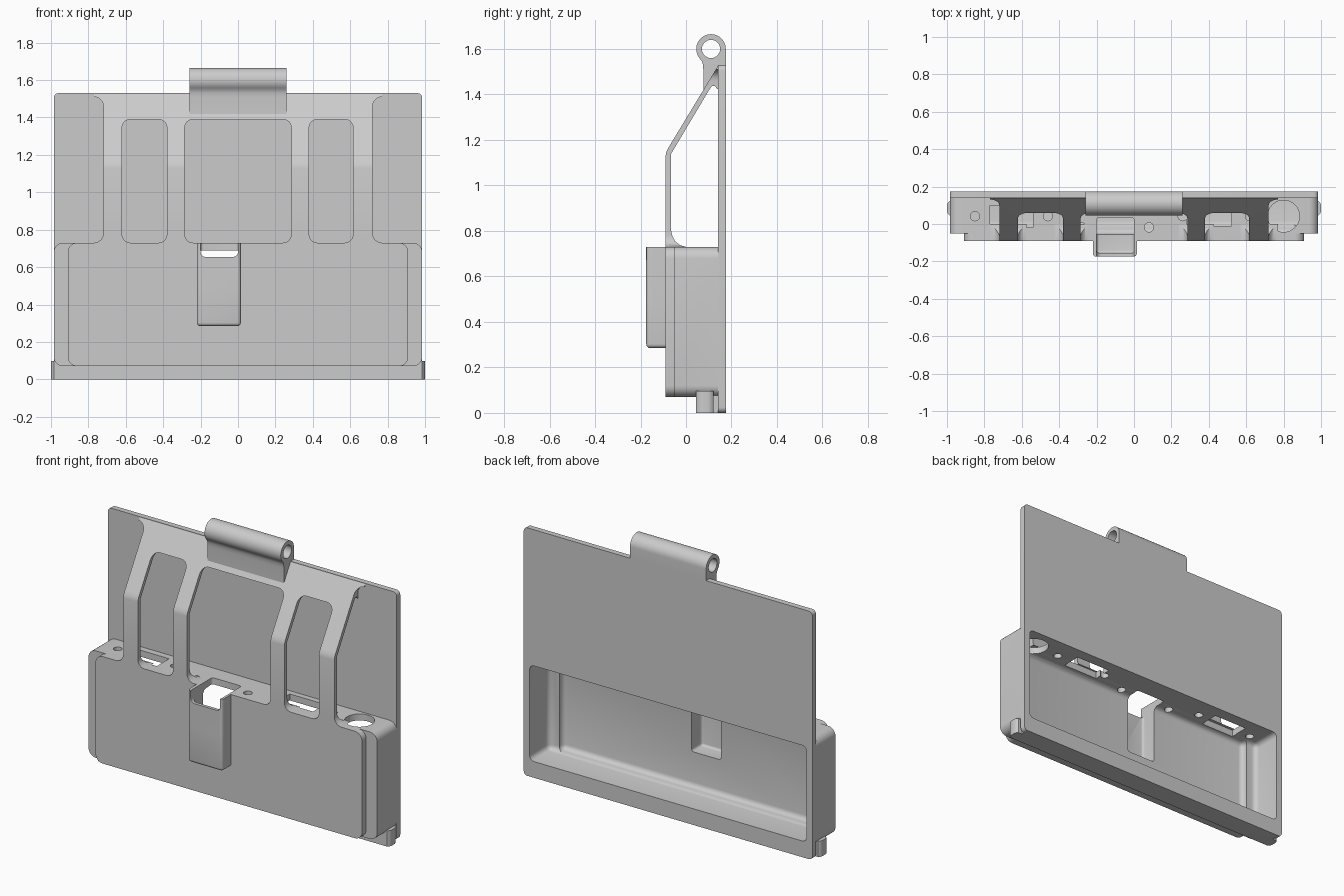
import bpy, bmesh, math
from mathutils import Vector

if "Cube" in bpy.data.objects:
    bpy.data.objects.remove(bpy.data.objects["Cube"], do_unlink=True)

gray = bpy.data.materials.new("light gray plastic")
gray.use_nodes = True
gray.diffuse_color = (0.6, 0.6, 0.6, 1)
gray.node_tree.nodes["Principled BSDF"].inputs["Base Color"].default_value = (0.6, 0.6, 0.6, 1)


def add_mesh(name, bm):
    bmesh.ops.recalc_face_normals(bm, faces=bm.faces)
    mesh = bpy.data.meshes.new(name)
    bm.to_mesh(mesh)
    bm.free()
    mesh.materials.append(gray)
    ob = bpy.data.objects.new(name, mesh)
    bpy.context.collection.objects.link(ob)
    return ob


def prism(name, points, axis, lo, hi):
    """Extrude a 2D outline along x, y or z."""
    place = {"x": lambda p: (lo, p[0], p[1]),
             "y": lambda p: (p[0], lo, p[1]),
             "z": lambda p: (p[0], p[1], lo)}[axis]
    step = Vector([(hi - lo) * (axis == a) for a in "xyz"])
    bm = bmesh.new()
    face = bm.faces.new([bm.verts.new(place(p)) for p in points])
    new = bmesh.ops.extrude_face_region(bm, geom=[face])["geom"]
    bmesh.ops.translate(bm, vec=step, verts=[g for g in new if isinstance(g, bmesh.types.BMVert)])
    return add_mesh(name, bm)


def arc(cx, cy, r, start, end, n):
    angles = [math.radians(start + (end - start) * i / n) for i in range(n + 1)]
    return [(cx + r * math.cos(a), cy + r * math.sin(a)) for a in angles]


def rounded(x0, x1, z0, z1, r, n=6):
    pts = []
    for cx, cz, a in ((x1 - r, z1 - r, 0), (x0 + r, z1 - r, 90),
                      (x0 + r, z0 + r, 180), (x1 - r, z0 + r, 270)):
        pts += arc(cx, cz, r, a, a + 90, n)
    return pts


def box(name, x0, x1, y0, y1, z0, z1, bevel=0.0):
    bm = bmesh.new()
    bmesh.ops.create_cube(bm, size=1)
    for v in bm.verts:
        v.co = (x1 if v.co.x > 0 else x0, y1 if v.co.y > 0 else y0, z1 if v.co.z > 0 else z0)
    if bevel:
        bmesh.ops.bevel(bm, geom=bm.edges[:], offset=bevel, segments=4,
                        profile=0.5, affect="EDGES")
    return add_mesh(name, bm)


def combine(target, others, operation):
    for other in others:
        mod = target.modifiers.new("cut", "BOOLEAN")
        mod.operation, mod.solver, mod.object = operation, "EXACT", other
        bpy.context.view_layer.objects.active = target
        bpy.ops.object.modifier_apply(modifier=mod.name)
        bpy.data.objects.remove(other, do_unlink=True)


# Body: back plate, stepped tray, bottom rail and front clip
body = prism("tray_and_back_plate", rounded(-.985, .985, 0, 1.53, .025), "y", .14, .175)
combine(body, [
    prism("tray_rim", rounded(-.985, .985, .07, .73, .05), "y", -.05, .15),
    prism("tray_front", rounded(-.91, .91, .07, .73, .05), "y", -.09, .01),
    box("bottom_rail", -.96, .96, .045, .16, 0, .12),
    box("clip_lower", -.22, .015, -.175, -.07, .285, .6, .018),
    prism("clip_upper", rounded(-.22, .015, -.175, -.04, .018), "z", .5, .73),
], "UNION")

# Hollow inside, clip pocket, and openings in the shelf
holes = [
    box("cavity", -.945, .945, -.015, .3, .1, .69, .03),
    box("front_cavity", -.875, .875, -.055, .12, .105, .688, .03),
    box("clip_pocket", -.2, 0, -.155, .035, .32, .9, .015),
    prism("clip_notch", rounded(-.2, 0, .655, .9, .025), "y", -.3, 0),
    prism("finger_hole", arc(.8, .042, .085, 0, 348.75, 31), "z", .6, .8),
    box("left_slot", .28, .52, -.012, .105, .6, .8),
    box("right_slot", -.77, -.54, -.02, .1, .6, .8),
]
for x, y in ((-.85, .042), (-.46, .042), (-.28, -.018), (.08, -.018), (.26, .042), (.62, .042)):
    holes.append(prism("screw_hole", arc(x, y, .025, 0, 337.5, 15), "z", .6, .8))
combine(body, holes, "DIFFERENCE")

# Bent strap frame with three windows and flared side edges
frame = prism("strap_frame", [
    (-.09, .73), (0, .73), (-.025, .737), (-.048, .755), (-.06, .778), (-.065, .8),
    (-.065, 1.14), (.105, 1.425), (.115, 1.437), (.128, 1.437), (.136, 1.425),
    (.15, 1.42), (.15, 1.525), (.14, 1.525), (-.075, 1.17), (-.086, 1.15), (-.09, 1.13),
], "x", -.77, .77)
windows = [prism("window", rounded(a, b, .73, 1.39, .045), "y", -.3, .125)
           for a, b in ((-.62, -.38), (-.285, .285), (.38, .615))]
for a, b in ((-1.2, -.72), (.72, 1.2)):
    windows.append(prism("side_trim", rounded(a, b, .73, 1.51, .05), "y", -.3, .14))
combine(frame, windows, "DIFFERENCE")

# Hinge barrel on its arm
hinge = prism("hinge_barrel",
              [(.175, 1.53)] + arc(.11, 1.6, .065, 0, 220, 24)
              + [(.069, 1.547), (.074, 1.532), (.076, 1.51), (.076, 1.41), (.14, 1.5), (.14, 1.53)],
              "x", -.26, .26)
combine(hinge, [prism("bore", arc(.11, 1.6, .04, 0, 348.75, 31), "x", -.4, .4)], "DIFFERENCE")

# Small pivot feet at the lower corners
feet = []
for side, label in ((1, "left"), (-1, "right")):
    outline = [(.955, .045), (.985, .045), (.996, .055), (1, .07),
               (1, .1), (.996, .113), (.985, .122), (.955, .122)]
    feet.append(prism(label + "_pivot_foot", [(side * x, y) for x, y in outline], "z", 0, .097))

# Smooth the rounded faces, keep the edges sharp
bpy.ops.object.select_all(action="DESELECT")
for ob in [body, frame, hinge] + feet:
    ob.select_set(True)
bpy.context.view_layer.objects.active = body
bpy.ops.object.shade_smooth_by_angle(angle=math.radians(35))
